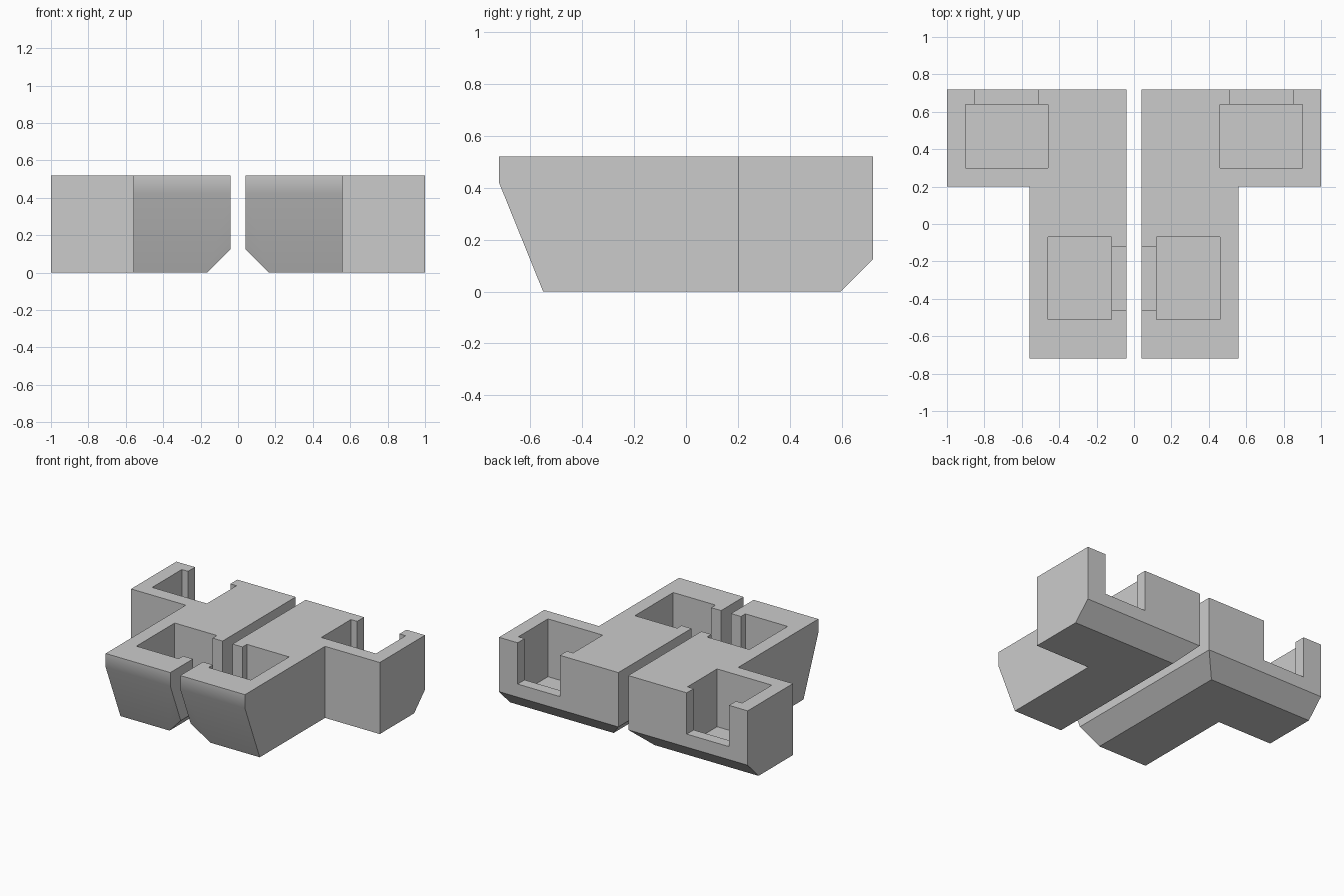
import bpy
import bmesh
import math
from mathutils import Matrix, Vector

cube = bpy.data.objects.get("Cube")
if cube:
    bpy.data.objects.remove(cube, do_unlink=True)

TOP = 0.52
LIP = 0.22      # floor of the slots
FLOOR = 0.10    # floor of the pockets
BEVEL = 0.125

grey = bpy.data.materials.new("plain_grey")
grey.use_nodes = True
grey.diffuse_color = (0.6, 0.6, 0.6, 1)
grey.node_tree.nodes["Principled BSDF"].inputs["Base Color"].default_value = (0.6, 0.6, 0.6, 1)


def add_object(name, mesh):
    obj = bpy.data.objects.new(name, mesh)
    bpy.context.collection.objects.link(obj)
    return obj


def prism(name, outline, z0, z1, cuts=()):
    """Extrude an outline upward, then plane off and cap each cut."""
    bm = bmesh.new()
    base = bm.faces.new([bm.verts.new((x, y, z0)) for x, y in outline])
    up = bmesh.ops.extrude_face_region(bm, geom=[base])["geom"]
    bmesh.ops.translate(bm, vec=(0, 0, z1 - z0),
                        verts=[v for v in up if isinstance(v, bmesh.types.BMVert)])
    # Keep the solid closed: extruding may leave or remove the base face
    bmesh.ops.holes_fill(bm, edges=[e for e in bm.edges if e.is_boundary], sides=0)
    for point, normal in cuts:
        geom = bm.verts[:] + bm.edges[:] + bm.faces[:]
        bmesh.ops.bisect_plane(bm, geom=geom, dist=0.0001, plane_co=point,
                               plane_no=normal, clear_outer=True)
        bmesh.ops.remove_doubles(bm, verts=bm.verts, dist=0.0005)
        bmesh.ops.holes_fill(bm, edges=[e for e in bm.edges if e.is_boundary], sides=0)
    bmesh.ops.recalc_face_normals(bm, faces=bm.faces)
    mesh = bpy.data.meshes.new(name)
    bm.to_mesh(mesh)
    bm.free()
    mesh.materials.append(grey)
    return add_object(name, mesh)


def rect(x0, x1, y0, y1):
    return [(x0, y0), (x1, y0), (x1, y1), (x0, y1)]


footprint = [(0.04, -0.72), (0.56, -0.72), (0.56, 0.2),
             (1, 0.2), (1, 0.72), (0.04, 0.72)]

# Sloped nose, lower inner bevel, lower back bevel
bevels = [(Vector((0, -0.72, 0.42)), Vector((0, -0.42, -0.17)).normalized()),
          (Vector((0.04, 0, BEVEL)), Vector((-1, 0, -1)).normalized()),
          (Vector((0, 0.72, BEVEL)), Vector((0, 1, -1)).normalized())]

# Pockets and the slots that open them to the inner and back walls
hollows = [("front_pocket", rect(0.12, 0.46, -0.51, -0.07), FLOOR),
           ("front_slot", rect(-0.02, 0.2, -0.46, -0.12), LIP),
           ("back_pocket", rect(0.46, 0.9, 0.3, 0.64), FLOOR),
           ("back_slot", rect(0.51, 0.85, 0.5, 0.8), LIP)]

left = prism("left_block", footprint, 0, TOP, bevels)
bpy.context.view_layer.objects.active = left
for name, outline, floor in hollows:
    cutter = prism(name, outline, floor, TOP + 0.2)
    cutter.hide_render = True
    mod = left.modifiers.new(name, "BOOLEAN")
    mod.operation = "DIFFERENCE"
    mod.solver = "EXACT"
    mod.object = cutter
    bpy.ops.object.modifier_apply(modifier=name)
    bpy.data.objects.remove(cutter, do_unlink=True)

# Mirrored twin
twin = left.data.copy()
twin.transform(Matrix.Diagonal((-1, 1, 1, 1)))
twin.flip_normals()
right = add_object("right_block", twin)

# Soften only the shallow bend on the nose, keeping the slope itself flat
for block in (left, right):
    bpy.ops.object.select_all(action="DESELECT")
    bpy.context.view_layer.objects.active = block
    block.select_set(True)
    bpy.ops.object.shade_smooth_by_angle(angle=math.radians(30))
    weighted = block.modifiers.new("weighted_normals", "WEIGHTED_NORMAL")
    weighted.keep_sharp = True
